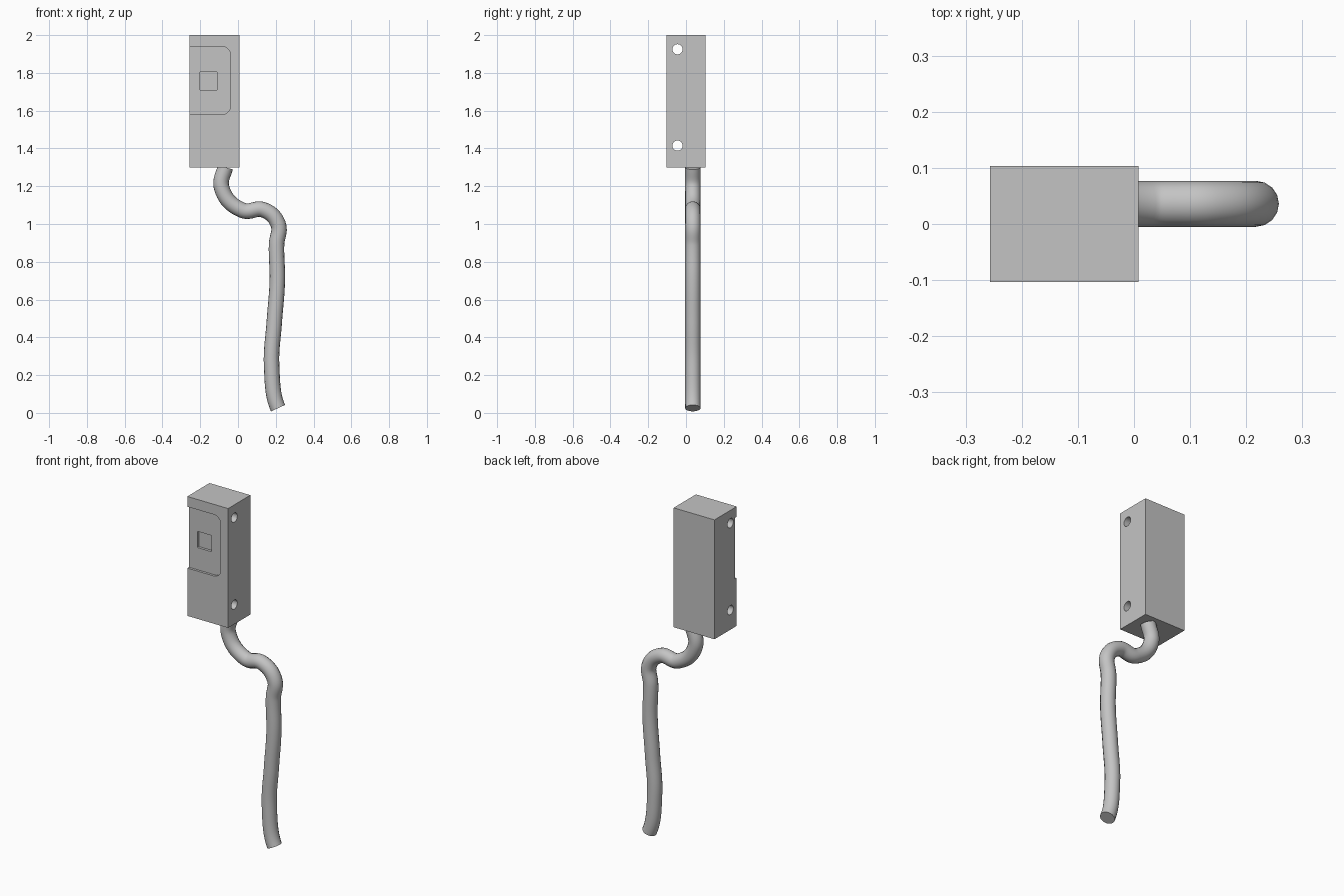
import bpy
import bmesh
import math
from mathutils import Matrix, Vector

cube = bpy.data.objects.get("Cube")
if cube:
    bpy.data.objects.remove(cube, do_unlink=True)

grey = bpy.data.materials.new("light_grey")
grey.use_nodes = True
grey.diffuse_color = (0.55, 0.55, 0.55, 1)
grey.node_tree.nodes["Principled BSDF"].inputs["Base Color"].default_value = grey.diffuse_color


def add_object(name, bm):
    bmesh.ops.recalc_face_normals(bm, faces=bm.faces)
    mesh = bpy.data.meshes.new(name)
    bm.to_mesh(mesh)
    bm.free()
    mesh.materials.append(grey)
    obj = bpy.data.objects.new(name, mesh)
    bpy.context.collection.objects.link(obj)
    return obj


def box(name, low, high, bevel=0):
    """Box between two corners; bevel rounds its +x edges that run along y."""
    low, high = Vector(low), Vector(high)
    bm = bmesh.new()
    bmesh.ops.create_cube(bm, size=1, matrix=Matrix.Translation((low + high) / 2)
                          @ Matrix.Diagonal((*(high - low), 1)))
    if bevel:
        edges = [e for e in bm.edges if all(v.co.x > high.x - 1e-4 for v in e.verts)
                 and abs(e.verts[0].co.y - e.verts[1].co.y) > 1e-4]
        bmesh.ops.bevel(bm, geom=edges, offset=bevel, segments=8, profile=0.5, affect='EDGES')
    return add_object(name, bm)


def hole(name, y, z, radius):
    bm = bmesh.new()
    bmesh.ops.create_cone(bm, cap_ends=True, segments=32, radius1=radius, radius2=radius, depth=1,
                          matrix=Matrix.Translation((-0.12, y, z)) @ Matrix.Rotation(math.pi / 2, 4, 'Y'))
    return add_object(name, bm)


def activate(obj):
    bpy.ops.object.select_all(action='DESELECT')
    obj.select_set(True)
    bpy.context.view_layer.objects.active = obj


# Sensor housing with a front recess, a square window and two mounting holes
housing = box("housing", (-0.257, -0.103, 1.3), (0.008, 0.103, 2))
cutters = [
    box("recess_cutter", (-0.4, -0.2, 1.58), (-0.04, -0.089, 1.94), bevel=0.045),
    box("window_cutter", (-0.202, -0.15, 1.71), (-0.11, -0.074, 1.805)),
    hole("upper_hole_cutter", -0.045, 1.925, 0.027),
    hole("lower_hole_cutter", -0.045, 1.415, 0.027),
]
activate(housing)
for cutter in cutters:
    mod = housing.modifiers.new(cutter.name, 'BOOLEAN')
    mod.operation = 'DIFFERENCE'
    mod.solver = 'EXACT'
    mod.object = cutter
    bpy.ops.object.modifier_apply(modifier=mod.name)
for cutter in cutters:
    bpy.data.objects.remove(cutter, do_unlink=True)
bpy.ops.object.shade_smooth_by_angle(angle=math.radians(30))

# Cable swept along a curved path of (x, z) points
path = [(-0.066, 1.3), (-0.086, 1.19), (0.025, 1.072), (0.135, 1.075), (0.212, 1.0),
        (0.204, 0.89), (0.208, 0.7), (0.192, 0.48), (0.178, 0.25), (0.212, 0.025)]
curve = bpy.data.curves.new("cable", 'CURVE')
curve.dimensions = '3D'
curve.bevel_depth = 0.041
curve.bevel_resolution = 6
curve.resolution_u = 10
curve.use_fill_caps = True
spline = curve.splines.new('BEZIER')
spline.bezier_points.add(len(path) - 1)
for point, (x, z) in zip(spline.bezier_points, path):
    point.co = (x, 0.036, z)
    point.handle_left_type = point.handle_right_type = 'AUTO'
for point, tangent in ((spline.bezier_points[0], Vector((-0.012, 0, -0.04))),
                       (spline.bezier_points[-1], Vector((0.03, 0, -0.065)))):
    point.handle_left_type = point.handle_right_type = 'FREE'
    point.handle_left = point.co - tangent
    point.handle_right = point.co + tangent
curve.materials.append(grey)
cable = bpy.data.objects.new("cable", curve)
bpy.context.collection.objects.link(cable)
activate(cable)
bpy.ops.object.convert(target='MESH')
bpy.ops.object.shade_smooth_by_angle(angle=math.radians(40))
